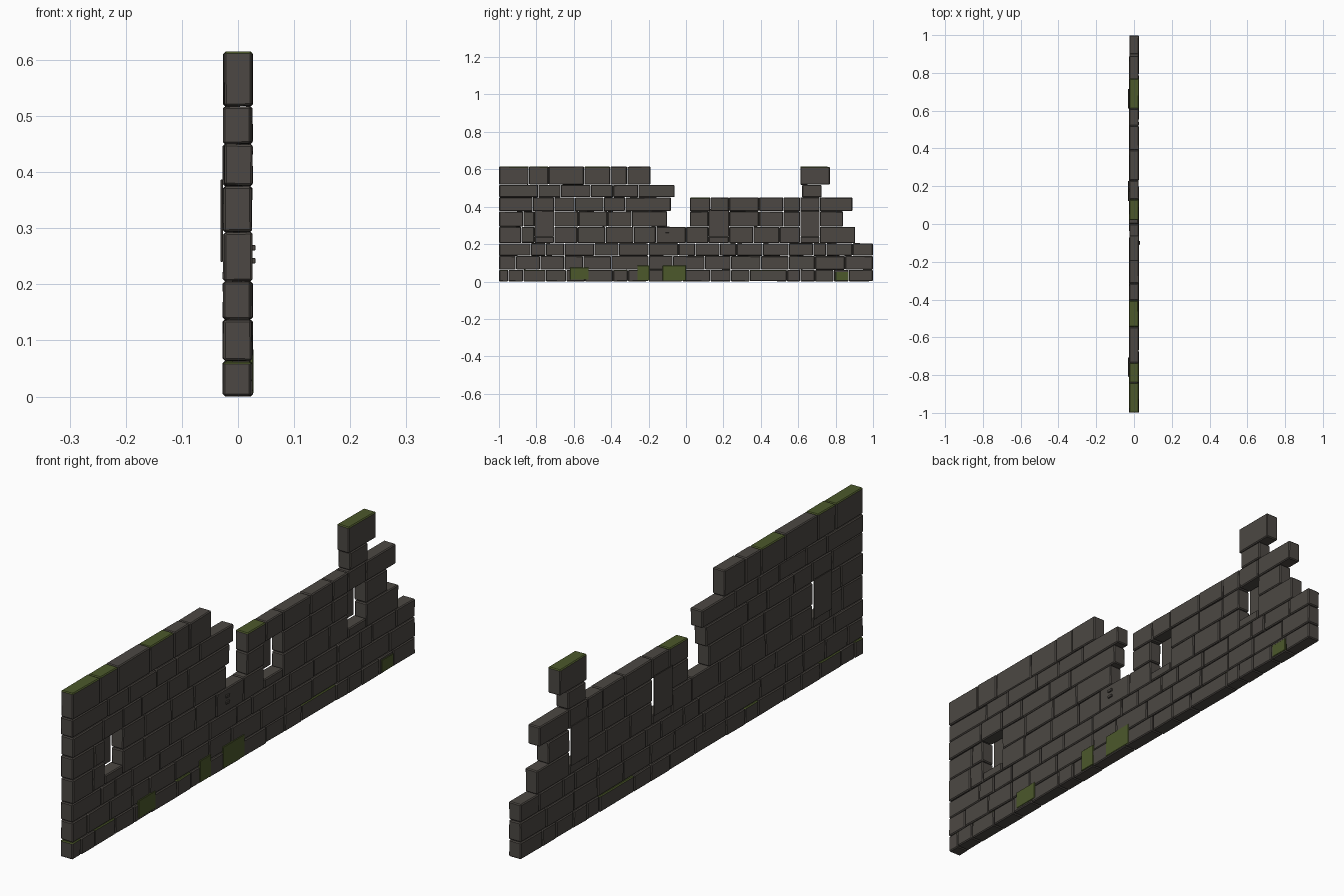
import bpy, bmesh, random
from mathutils import Vector

if "Cube" in bpy.data.objects:
    bpy.data.objects.remove(bpy.data.objects["Cube"])

random.seed(4)


def material(name, rgb):
    m = bpy.data.materials.new(name)
    m.diffuse_color = (*rgb, 1)
    m.use_nodes = True
    m.node_tree.nodes["Principled BSDF"].inputs["Base Color"].default_value = m.diffuse_color
    return m


STONE = material("grey stone", (0.072, 0.064, 0.056))
MOSS = material("green moss", (0.072, 0.098, 0.024))


def add_block(bm, lo, hi, bevel=0.0035, mossy=False, mat=0, jitter=0.0):
    """Bevelled block between two corners, optionally with a mossy top."""
    b = bmesh.new()
    bmesh.ops.create_cube(b, size=1)
    lo, hi = Vector(lo), Vector(hi)
    for v in b.verts:
        for i in range(3):
            v.co[i] = (lo[i] if v.co[i] < 0 else hi[i])
            if i != 1:
                v.co[i] += random.uniform(-jitter, jitter)
        v.co.z = max(v.co.z, 0)
    if bevel:
        bmesh.ops.bevel(b, geom=b.edges[:], offset=bevel, segments=1,
                        affect='EDGES')
    b.normal_update()
    for f in b.faces:
        f.material_index = 1 if (mossy and f.normal.z > 0.4) else mat
    tmp = bpy.data.meshes.new("tmp")
    b.to_mesh(tmp)
    b.free()
    bm.from_mesh(tmp)
    bpy.data.meshes.remove(tmp)


def finish(bm, name):
    me = bpy.data.meshes.new(name)
    bm.to_mesh(me)
    bm.free()
    me.materials.append(STONE)
    me.materials.append(MOSS)
    bpy.context.collection.objects.link(bpy.data.objects.new(name, me))


# Courses: bottom, top, runs of joint positions along y
COURSES = [
    (0.0, 0.063, [(-1, -.95, -.87, -.75, -.64, -.54, -.39, -.31, -.2, -.02,
                   .13, .24, .34, .54, .61, .69, .79, .87, 1)]),
    (0.063, 0.137, [(-1, -.91, -.78, -.65, -.55, -.4, -.2, -.07, .1, .24,
                     .4, .55, .69, .85, 1)]),
    (0.137, 0.205, [(-1, -.83, -.75, -.65, -.49, -.36, -.2, -.04, .05, .18,
                     .27, .41, .55, .68, .75, .89, 1)]),
    (0.205, 0.293, [(-1, -.88, -.81), (-.705, -.58, -.43, -.28, -.16, 0, .12),
                    (.23, .36, .5, .61), (.715, .905)]),
    (0.293, 0.375, [(-1, -.87, -.81), (-.705, -.575, -.42, -.29, -.1),
                    (.02, .12), (.23, .39, .52, .61), (.715, .84)]),
    (0.375, 0.45, [(-1, -.82, -.705, -.595, -.44, -.325, -.08),
                   (.02, .13, .23, .39, .52, .61, .715, .89)]),
    (0.45, 0.517, [(-1, -.79, -.67, -.51, -.39, -.255, -.06), (.62, .725)]),
    (0.517, 0.615, [(-1, -.84, -.735, -.545, -.405, -.315, -.19),
                    (.61, .77)]),
]
# Stones with mossy tops, by course and starting joint
MOSSY = {(0, -1), (0, -.87), (0, -.39), (0, .34), (5, .02), (7, -1),
         (7, -.84), (7, -.545), (7, .61)}

for c, (z0, z1, runs) in enumerate(COURSES):
    bm = bmesh.new()
    for run in runs:
        for a, b in zip(run, run[1:]):
            s = random.uniform(-0.0015, 0.0015)
            add_block(bm, (-0.0255 + s, a + 0.001, z0 + 0.0008),
                      (0.0245 + s, b - 0.001, z1 - 0.0008),
                      mossy=(c, a) in MOSSY, jitter=0.001)
    finish(bm, f"stone_course_{c + 1}")

# Window niches: sill stone and thin slab behind the opening
for i, (a, b) in enumerate([(-.81, -.705), (.12, .23), (.61, .715)]):
    bm = bmesh.new()
    add_block(bm, (-0.025, a + .001, 0.206), (0.025, b - .001, 0.24))
    finish(bm, f"niche_sill_{i + 1}")
    bm = bmesh.new()
    add_block(bm, (-0.031, a + .001, 0.24), (-0.027, b - .001, 0.387), 0.001)
    finish(bm, f"niche_slab_{i + 1}")

# Moss patches near the ground
PATCHES = [(-.62, -.52, .01, .075), (-.26, -.195, .005, .085),
           (-.125, 0, .005, .085), (.80, .87, .005, .052)]
for i, (a, b, z0, z1) in enumerate(PATCHES):
    bm = bmesh.new()
    add_block(bm, (0.02, a, z0), (0.0275, b, z1), 0.0015, mat=1)
    finish(bm, f"moss_patch_{i + 1}")

# Small stone chips standing proud of the face
bm = bmesh.new()
for z in (0.237, 0.26):
    add_block(bm, (0.022, -.11, z), (0.031, -.09, z + 0.01), 0.001)
finish(bm, "stone_chips")
